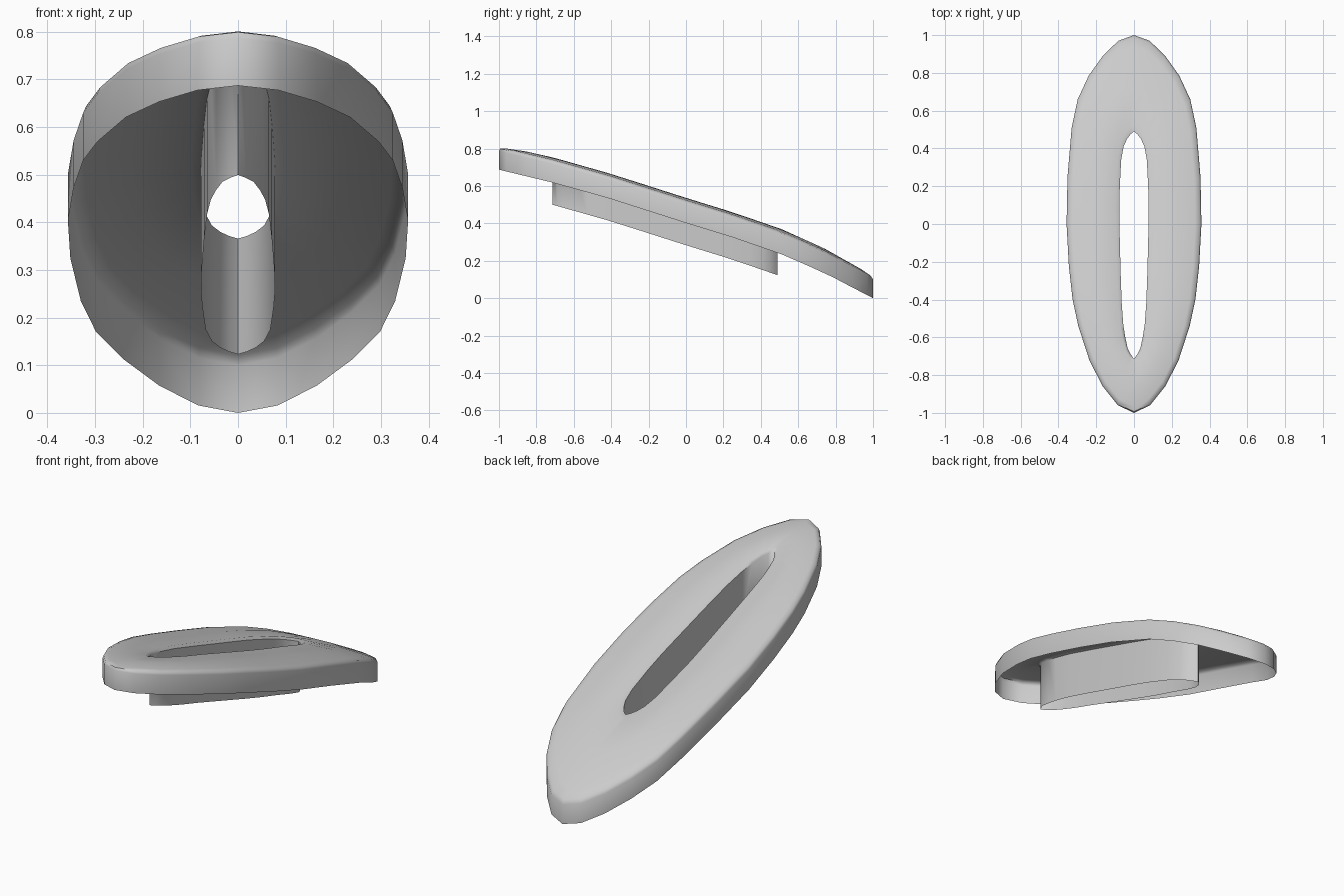
import bpy

if "Cube" in bpy.data.objects:
    bpy.data.objects.remove(bpy.data.objects["Cube"])

# half outlines (x, y) from front tip to back tip
OUTER = [(0, -1), (.085, -.96), (.165, -.86), (.235, -.725), (.295, -.54),
         (.325, -.4), (.345, -.22), (.357, 0), (.352, .25), (.33, .51),
         (.298, .66), (.24, .785), (.165, .89), (.083, .97), (0, 1)]
SLOT = [(0, -.715), (.017, -.69), (.033, -.66), (.046, -.6), (.057, -.53),
        (.065, -.42), (.071, -.25), (.076, -.05), (.078, .08), (.075, .2),
        (.068, .34), (.055, .41), (.037, .45), (.018, .475), (0, .49)]
# lower rim height along y
RIM = [(-1, .687), (-.7, .615), (-.4, .53), (0, .402), (.25, .325), (.51, .235),
       (.66, .17), (.79, .11), (.89, .057), (1, 0)]
WALL = .108


def rim_z(y):
    for (a, za), (b, zb) in zip(RIM, RIM[1:]):
        if y <= b:
            return za + (zb - za) * (y - a) / (b - a)
    return RIM[-1][1]


def closed(half):
    return half + [(-x, y) for x, y in half[-2:0:-1]]


outer, slot = closed(OUTER), closed(SLOT)
n = len(outer)


# ring of points blended between outer edge (t=0) and slot edge (t=1)
def ring(t, dz):
    pts = []
    for (ax, ay), (bx, by) in zip(outer, slot):
        y = ay + (by - ay) * t
        pts.append((ax + (bx - ax) * t, y, rim_z(y) + dz))
    return pts


# outer wall, crowned top, slot wall (open underneath)
profile = [(0, 0), (0, WALL - .008), (.025, WALL + .006), (.12, WALL + .014),
           (.5, WALL + .024), (.93, WALL + .026), (1, WALL + .016),
           (1, WALL - .227)]
verts = [p for t, dz in profile for p in ring(t, dz)]
faces = [(r * n + i, r * n + (i + 1) % n, (r + 1) * n + (i + 1) % n, (r + 1) * n + i)
         for r in range(len(profile) - 1) for i in range(n)]

mesh = bpy.data.meshes.new("slotted_cover")
mesh.from_pydata(verts, [], faces)
mesh.update()
cover = bpy.data.objects.new("slotted_cover", mesh)
bpy.context.collection.objects.link(cover)
bpy.context.view_layer.objects.active = cover
cover.select_set(True)
bpy.ops.object.shade_smooth_by_angle(angle=.96)
